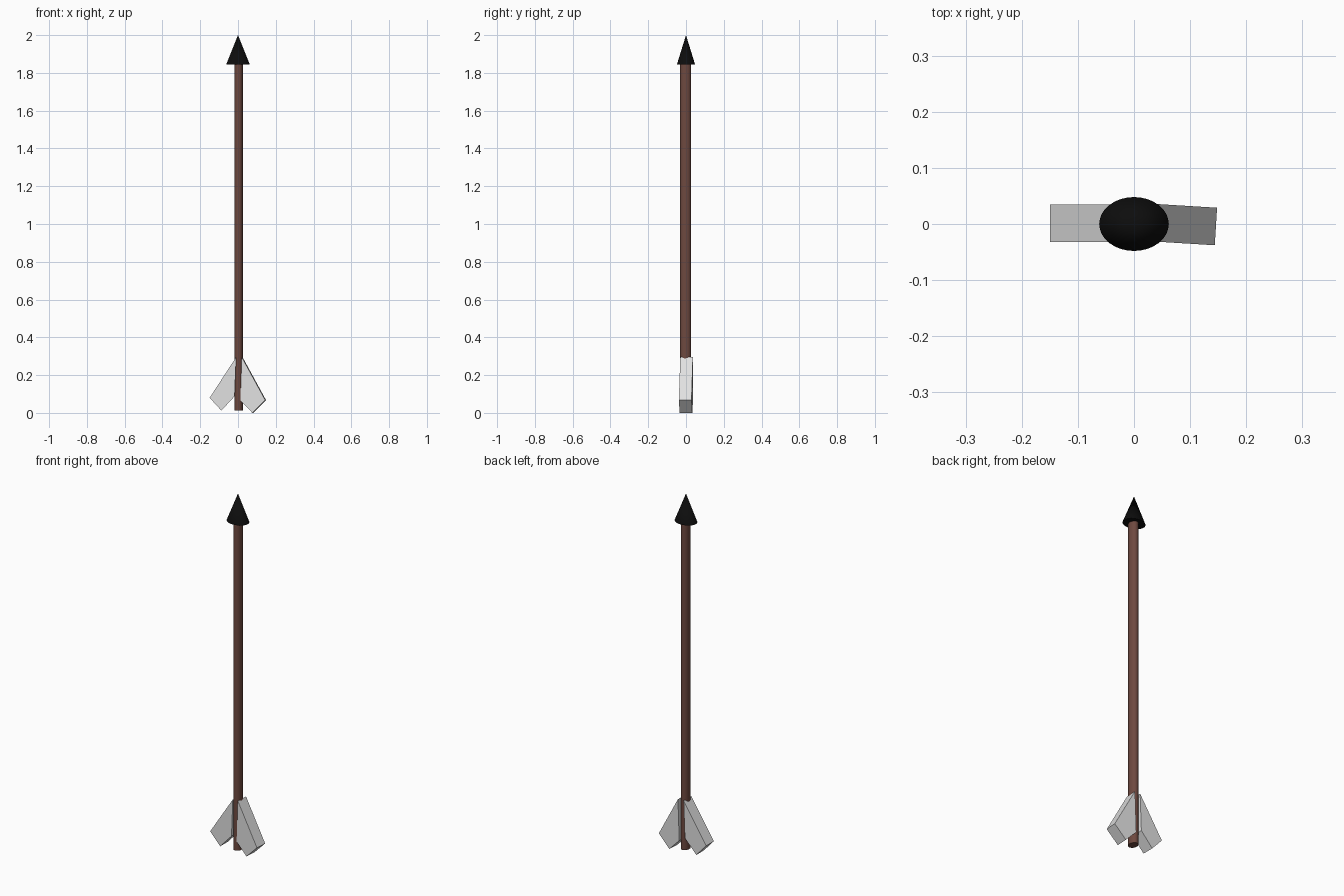
import bpy
import bmesh
import math
from mathutils import Matrix

if "Cube" in bpy.data.objects:
    bpy.data.objects.remove(bpy.data.objects["Cube"])


def material(name, rgb):
    m = bpy.data.materials.new(name)
    m.diffuse_color = (*rgb, 1)
    m.use_nodes = True
    m.node_tree.nodes["Principled BSDF"].inputs["Base Color"].default_value = m.diffuse_color
    return m


wood = material("brown wood", (0.155, 0.066, 0.05))
iron = material("black iron", (0.004, 0.004, 0.004))
feather = material("pale grey feather", (0.75, 0.75, 0.75))


def finish(bm, name, mat):
    bmesh.ops.recalc_face_normals(bm, faces=bm.faces)
    mesh = bpy.data.meshes.new(name)
    bm.to_mesh(mesh)
    bm.free()
    mesh.materials.append(mat)
    obj = bpy.data.objects.new(name, mesh)
    bpy.context.collection.objects.link(obj)
    return obj


def oval_cone(name, mat, centre, rx, ry, z0, z1, top):
    """Elliptical cylinder (top=1) or cone (top=0) between two heights."""
    bm = bmesh.new()
    bmesh.ops.create_cone(bm, cap_ends=True, segments=32, radius1=1, radius2=top, depth=1)
    bmesh.ops.scale(bm, vec=(rx, ry, z1 - z0), verts=bm.verts)
    bmesh.ops.translate(bm, vec=(*centre, (z0 + z1) / 2), verts=bm.verts)
    obj = finish(bm, name, mat)
    bpy.ops.object.select_all(action='DESELECT')
    obj.select_set(True)
    bpy.context.view_layer.objects.active = obj
    bpy.ops.object.shade_smooth_by_angle(angle=math.radians(40))


def fin(name, outline, y0, y1, turn):
    """Side outline in x, z given thickness along y, then turned slightly about z."""
    bm = bmesh.new()
    face = bm.faces.new([bm.verts.new((x, y0, z)) for x, z in outline])
    side = bmesh.ops.extrude_face_region(bm, geom=[face])
    moved = [v for v in side["geom"] if isinstance(v, bmesh.types.BMVert)]
    bmesh.ops.translate(bm, vec=(0, y1 - y0, 0), verts=moved)
    bmesh.ops.rotate(bm, cent=(0, 0, 0), verts=bm.verts,
                     matrix=Matrix.Rotation(math.radians(turn), 3, 'Z'))
    finish(bm, name, feather)


# Shaft and pointed head
oval_cone("shaft", wood, (0.003, -0.002), 0.0225, 0.029, 0.013, 1.86, 1)
oval_cone("arrow_head", iron, (0, 0), 0.062, 0.048, 1.845, 2.0, 0)

# Two swept fins, the right one hung slightly lower and turned
fin("left_fin", [(-0.01, 0.295), (-0.15, 0.08), (-0.088, 0.012), (-0.018, 0.088)],
    -0.032, 0.035, 0)
fin("right_fin", [(0.022, 0.295), (0.146, 0.068), (0.078, 0.0), (0.014, 0.065)],
    -0.029, 0.038, -3.5)
